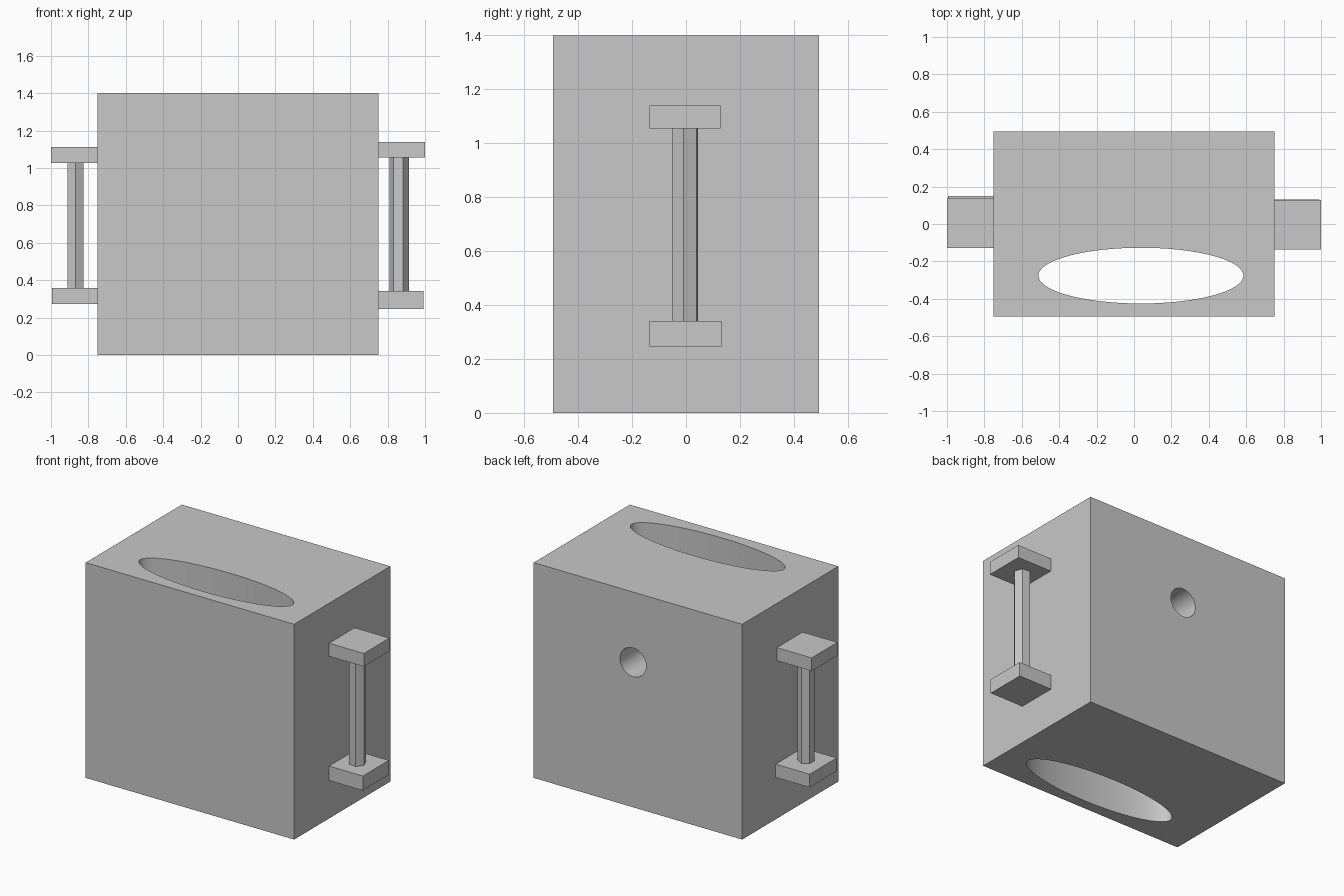
import bpy
import math

if "Cube" in bpy.data.objects:
    bpy.data.objects.remove(bpy.data.objects["Cube"])

grey = bpy.data.materials.new("plain grey")
grey.diffuse_color = (0.58, 0.58, 0.58, 1)
grey.use_nodes = True
grey.node_tree.nodes["Principled BSDF"].inputs["Base Color"].default_value = grey.diffuse_color


def block(name, x, y, z):
    """Box from (min, max) pairs."""
    bpy.ops.mesh.primitive_cube_add(
        size=1, location=[(a + b) / 2 for a, b in (x, y, z)])
    ob = bpy.context.object
    ob.name = name
    ob.scale = [b - a for a, b in (x, y, z)]
    bpy.ops.object.transform_apply(location=False)
    ob.data.materials.append(grey)
    return ob


def prism(name, sides, radii, length, location, rotation=(0, 0, 0)):
    """Cylinder or low-sided bar with elliptical section."""
    bpy.ops.mesh.primitive_cylinder_add(
        vertices=sides, radius=1, depth=length, location=location, rotation=rotation)
    ob = bpy.context.object
    ob.name = name
    ob.scale = (radii[0], radii[1], 1)
    bpy.ops.object.transform_apply(location=False)
    ob.data.materials.append(grey)
    return ob


def cut(target, cutter):
    mod = target.modifiers.new("cut", 'BOOLEAN')
    mod.operation = 'DIFFERENCE'
    mod.solver = 'EXACT'
    mod.object = cutter
    bpy.context.view_layer.objects.active = target
    bpy.ops.object.modifier_apply(modifier=mod.name)
    bpy.data.objects.remove(cutter)


# Main body with an oval well right through and a round hole from the back into it
body = block("body", (-0.75, 0.75), (-0.494, 0.494), (0, 1.4))
cut(body, prism("oval_cutter", 96, (0.548, 0.149), 2, (0.037, -0.276, 0.7)))
cut(body, prism("round_cutter", 48, (0.094, 0.094), 0.9,
                (0.035, 0.2, 0.943), (math.pi / 2, 0, 0)))
bpy.ops.object.select_all(action='DESELECT')
body.select_set(True)
bpy.context.view_layer.objects.active = body
bpy.ops.object.shade_smooth_by_angle(angle=math.radians(30))

# Right handle: two lugs and a hexagonal bar
block("right_handle_top", (0.75, 1.0), (-0.135, 0.128), (1.055, 1.14))
block("right_handle_bottom", (0.75, 0.993), (-0.135, 0.132), (0.247, 0.341))
prism("right_handle_bar", 6, (0.0525, 0.0525), 0.714, (0.862, -0.003, 0.698),
      (0, 0, math.radians(23.5)))

# Left handle
block("left_handle_top", (-1.0, -0.75), (-0.128, 0.137), (1.027, 1.112))
block("left_handle_bottom", (-0.995, -0.75), (-0.128, 0.15), (0.273, 0.359))
prism("left_handle_bar", 6, (0.0497, 0.0497), 0.668, (-0.868, 0.005, 0.693))
